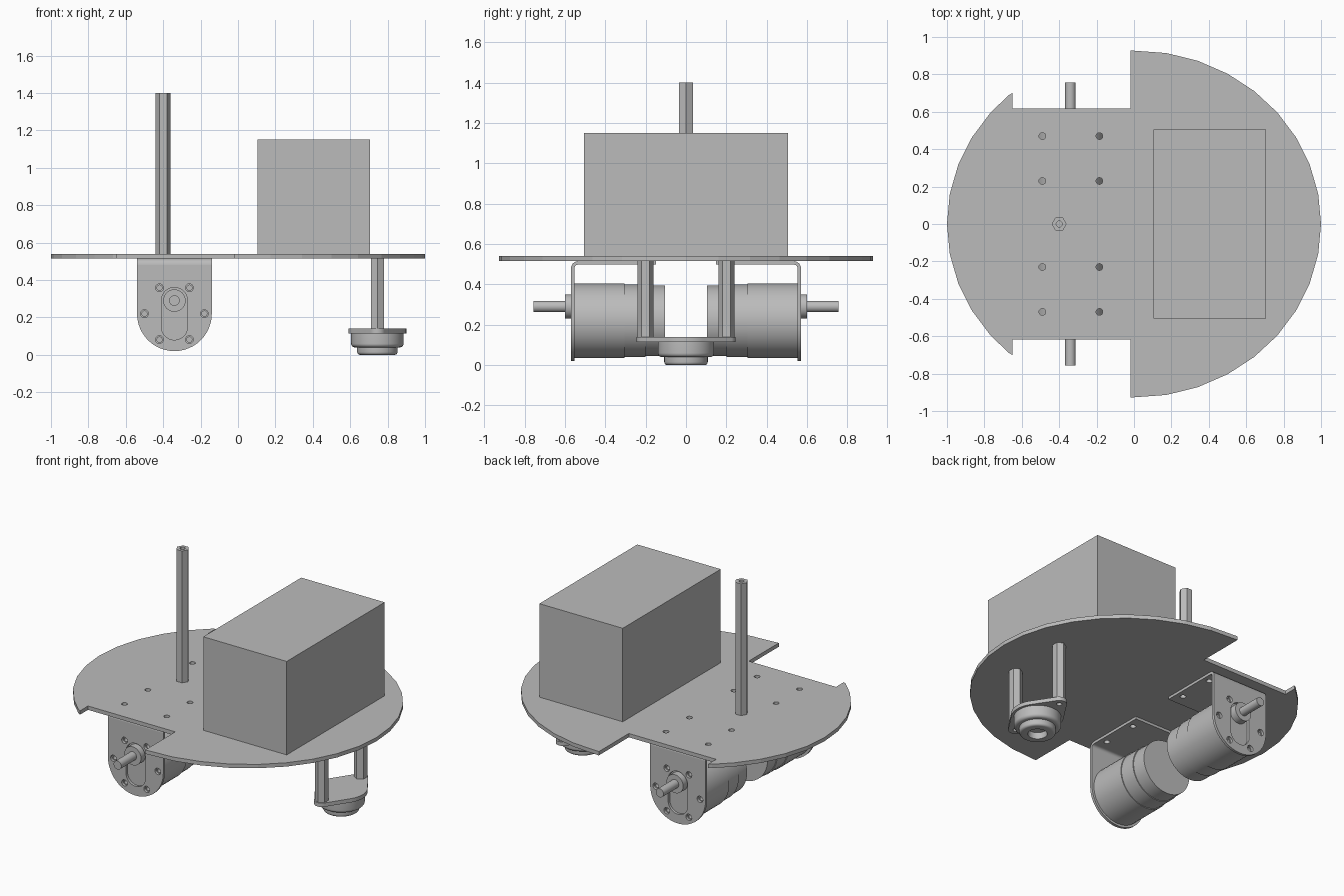
import bpy, bmesh
from math import cos, sin, pi, radians
from mathutils import Matrix

cube = bpy.data.objects.get("Cube")
if cube:
    bpy.data.objects.remove(cube, do_unlink=True)

grey = bpy.data.materials.new("plain grey")
grey.use_nodes = True
colour = (0.5, 0.5, 0.5, 1)
grey.diffuse_color = colour
grey.node_tree.nodes["Principled BSDF"].inputs["Base Color"].default_value = colour

UPRIGHT = Matrix.Rotation(pi / 2, 4, 'X')   # local y becomes z, extrusion runs along y
SIDEWAYS = Matrix(((0, 0, 1, 0), (1, 0, 0, 0), (0, 1, 0, 0), (0, 0, 0, 1)))


def finish(name, bm, smooth=True):
    bmesh.ops.remove_doubles(bm, verts=bm.verts, dist=1e-5)
    bmesh.ops.recalc_face_normals(bm, faces=bm.faces)
    for f in bm.faces:
        f.smooth = smooth
        f.material_index = 0
    me = bpy.data.meshes.new(name)
    bm.to_mesh(me)
    bm.free()
    if smooth:
        me.set_sharp_from_angle(angle=radians(30))
    me.materials.clear()
    me.materials.append(grey)
    ob = bpy.data.objects.new(name, me)
    bpy.context.collection.objects.link(ob)
    return ob


def arc(cx, cy, r, a0=0, a1=360, n=24):
    """Points along an arc; a full circle leaves out the repeated end."""
    last = n if a1 - a0 == 360 else n + 1
    angles = [radians(a0 + (a1 - a0) * i / n) for i in range(last)]
    return [(cx + r * cos(a), cy + r * sin(a)) for a in angles]


def prism(name, outline, lo, hi, holes=(), turn=None, smooth=True):
    """Extruded outline with through holes, spanning lo..hi along its axis."""
    cu = bpy.data.curves.new(name, 'CURVE')
    cu.dimensions = '2D'
    cu.fill_mode = 'BOTH'
    cu.extrude = abs(hi - lo) / 2
    for loop in [outline, *holes]:
        sp = cu.splines.new('POLY')
        sp.points.add(len(loop) - 1)
        for p, (x, y) in zip(sp.points, loop):
            p.co = (x, y, 0, 1)
        sp.use_cyclic_u = True
    tmp = bpy.data.objects.new(name + " helper", cu)
    bpy.context.collection.objects.link(tmp)
    dg = bpy.context.evaluated_depsgraph_get()
    me = bpy.data.meshes.new_from_object(tmp.evaluated_get(dg))
    bm = bmesh.new()
    bm.from_mesh(me)
    bpy.data.objects.remove(tmp, do_unlink=True)
    bpy.data.meshes.remove(me)
    bpy.data.curves.remove(cu)
    mid = (lo + hi) / 2
    shift = Matrix.Translation((0, 0, -mid if turn is UPRIGHT else mid))
    bm.transform((turn or Matrix()) @ shift)
    return finish(name, bm, smooth)


def lathe(name, profile, place, n=48):
    """Spin (radius, height) points round z, then place the result."""
    bm = bmesh.new()
    vs = [bm.verts.new((r, 0, h)) for r, h in profile]
    es = [bm.edges.new(pair) for pair in zip(vs, vs[1:])]
    bmesh.ops.spin(bm, geom=vs + es, cent=(0, 0, 0), axis=(0, 0, 1),
                   angle=2 * pi, steps=n)
    bmesh.ops.remove_doubles(bm, verts=bm.verts, dist=1e-5)
    bm.transform(place)
    return finish(name, bm)


def hex_post(name, x, y, lo, hi, start):
    prism(name, arc(x, y, 0.04, start, start + 360, 6), lo, hi,
          [arc(x, y, 0.016, n=16)], smooth=False)


# Deck: faceted oval with a wheel notch on each side
def rim(a):
    return (cos(radians(a)), 0.928 * sin(radians(a)))

notch = [(-0.02, 0.618), (-0.65, 0.618), (-0.65, 0.70)]
deck = [(-0.02, -0.928)] + [rim(a) for a in range(-80, 81, 10)] + [(-0.02, 0.928)]
deck += notch + [rim(a) for a in (132, *range(140, 221, 10), 228)]
deck += [(x, -y) for x, y in reversed(notch)]
BOLT_X = (-0.49, -0.185)
BOLT_Y = (0.47, 0.23)
bolts = [arc(x, s * y, 0.018, n=16) for x in BOLT_X for y in BOLT_Y for s in (1, -1)]
prism("deck", deck, 0.515, 0.54, bolts, smooth=False)

# Box and mast on top of the deck
prism("battery_box", [(0.103, -0.505), (0.705, -0.505), (0.705, 0.505), (0.103, 0.505)],
      0.54, 1.15, smooth=False)
hex_post("mast", -0.4, 0, 0.54, 1.4, 0)

# Drive units, one on each side
MX, MZ = -0.34, 0.22
screws = [(MX + 0.16 * cos(radians(a)), MZ + 0.16 * sin(radians(a)))
          for a in (0, 60, 120, 180, 240, 300)]
slot = arc(MX, 0.29, 0.07, 0, 180) + arc(MX, 0.15, 0.07, 180, 360.01)
for side, s in (("left", -1), ("right", 1)):
    # Bracket: face plate, bend and flange
    face = arc(MX, MZ, 0.2, 180, 360.01) + [(MX + 0.2, 0.48), (MX - 0.2, 0.48)]
    prism(side + "_bracket_face", face, s * 0.553, s * 0.57,
          [slot] + [arc(x, z, 0.021, n=16) for x, z in screws], UPRIGHT)
    bend = arc(0.535, 0.48, 0.035, 0, 90, 8) + arc(0.535, 0.48, 0.018, 0, 90, 8)[::-1]
    prism(side + "_bracket_bend", [(s * y, z) for y, z in bend],
          MX - 0.2, MX + 0.2, turn=SIDEWAYS)
    flange = [(MX + dx, s * y) for dx, y in
              ((-0.2, 0.15), (0.2, 0.15), (0.2, 0.535), (-0.2, 0.535))]
    prism(side + "_bracket_flange", flange, 0.498, 0.515,
          [arc(x, s * y, 0.018, n=16) for x in BOLT_X for y in BOLT_Y])

    # Gearbox, motor can and output shaft
    place = Matrix.Translation((MX, 0, MZ)) @ Matrix.Rotation(-s * pi / 2, 4, 'X')
    prism(side + "_gearbox_cap", arc(MX, MZ, 0.185, n=48), s * 0.53, s * 0.553,
          [arc(x, z, 0.014, n=16) for x, z in screws], UPRIGHT)
    lathe(side + "_gearbox", [(0, 0.53), (0.185, 0.53), (0.185, 0.305), (0, 0.305)], place)
    lathe(side + "_motor", [(0, 0.305), (0.18, 0.305), (0.18, 0.2), (0.175, 0.2),
                            (0.175, 0.105), (0, 0.105)], place)
    lathe(side + "_shaft", [(0, 0.54), (0.06, 0.54), (0.06, 0.6), (0.028, 0.6),
                            (0.028, 0.757), (0, 0.757)],
          Matrix.Translation((0, 0, 0.07)) @ place, 32)

    # Caster post
    hex_post(side + "_caster_post", 0.745, s * 0.2, 0.14, 0.515, 30)

# Caster: pointed oval plate and round housing with a hollow underneath
CX = 0.745
tilt = 56
plate = []
for cy, r, mid, half in ((0, 0.155, 0, 90 - tilt), (0.2, 0.045, 90, tilt),
                         (0, 0.155, 180, 90 - tilt), (-0.2, 0.045, 270, tilt)):
    plate += arc(CX, cy, r, mid - half, mid + half, 12)
prism("caster_plate", plate, 0.115, 0.14,
      [arc(CX, s * 0.2, 0.016, n=16) for s in (1, -1)])
housing = [(0, 0.115), (0.14, 0.115)] + arc(0.12, 0.06, 0.02, 0, -90, 6)
housing += [(0.108, 0.04), (0.108, 0.015)] + arc(0.093, 0.015, 0.015, 0, -90, 4)
housing += [(0.058, 0), (0.055, 0.04), (0, 0.05)]
lathe("caster_housing", housing, Matrix.Translation((CX, 0, 0)))
